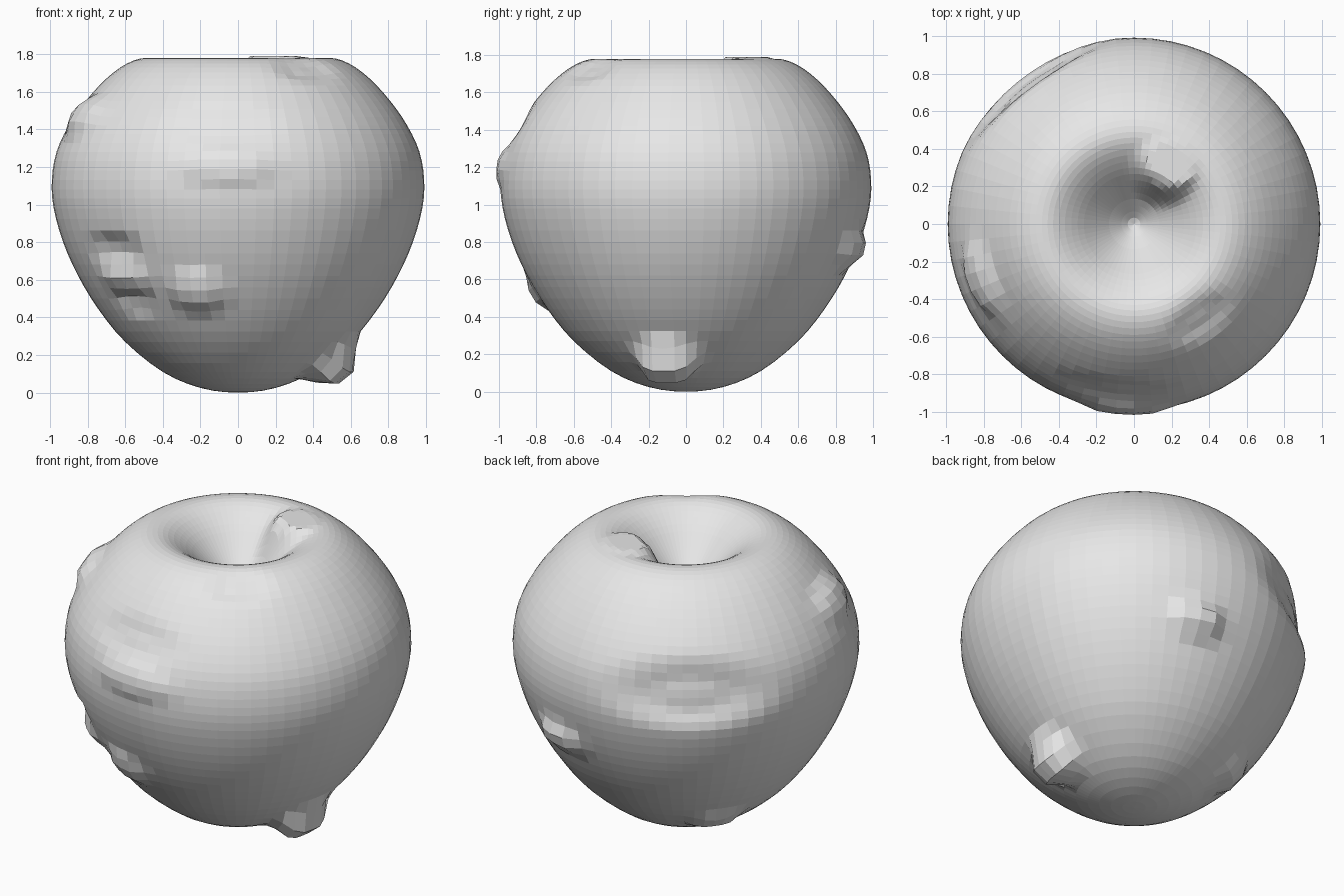
import bpy, bmesh, math
from mathutils import Vector

default = bpy.data.objects.get("Cube")
if default:
    bpy.data.objects.remove(default, do_unlink=True)

SEGMENTS = 64
STEPS = 3
CORE = Vector((0, 0, 0.9))

# Half outline of the fruit (radius, height), from the base to the stem hollow
outline = [(0, 0), (0.2, 0.025), (0.4, 0.11), (0.6, 0.27), (0.74, 0.44),
           (0.85, 0.62), (0.93, 0.8), (0.98, 0.98), (0.99, 1.13),
           (0.965, 1.28), (0.9, 1.42), (0.81, 1.55), (0.7, 1.67),
           (0.59, 1.75), (0.49, 1.78), (0.4, 1.76), (0.3, 1.69),
           (0.2, 1.59), (0.1, 1.49), (0, 1.42)]

# Bumps and dents: centre, width, height, signed size
bumps = [
    ((0.5, -0.1, 0.18), 0.23, 0.17, 0.13),      # stub near the base
    ((-0.05, -0.98, 1.2), 0.35, 0.14, 0.03),    # front swelling
    ((-0.1, -0.9, 1.42), 0.4, 0.14, -0.02),
    ((-0.82, -0.3, 1.47), 0.28, 0.15, 0.045),   # right shoulder
    ((-0.65, -0.62, 0.76), 0.24, 0.12, -0.04),  # ridges low on the front
    ((-0.6, -0.58, 0.61), 0.24, 0.1, 0.03),
    ((-0.52, -0.5, 0.49), 0.2, 0.1, -0.03),
    ((-0.22, -0.77, 0.54), 0.2, 0.17, 0.045),
    ((0.35, -0.5, 1.72), 0.24, 0.1, -0.025),    # top front dent
    ((0.26, 0.88, 0.76), 0.22, 0.14, 0.06),     # back bump
    ((-0.58, 0.78, 1.2), 0.6, 0.25, -0.055),    # wide back dent
    ((-0.44, 0.35, 0.22), 0.22, 0.12, 0.045),   # ledge under the back
]


def smooth_path(points):
    """Catmull-Rom curve through the outline."""
    pts = [Vector(p) for p in points]
    pts = [Vector((-pts[1].x, pts[1].y))] + pts + [Vector((-pts[-2].x, pts[-2].y))]
    path = []
    for a, b, c, d in zip(pts, pts[1:], pts[2:], pts[3:]):
        for i in range(STEPS):
            t = i / STEPS
            path.append(0.5 * (2 * b + (c - a) * t + (2 * a - 5 * b + 4 * c - d) * t ** 2
                               + (3 * b - a - 3 * c + d) * t ** 3))
    return path + [pts[-2]]


def falloff(distance):
    t = max(0.0, 1 - distance)
    return min(1.0, 1.6 * t * t * (3 - 2 * t))


def shape(p):
    """Push a surface point in or out by the bumps around it."""
    out = (p - CORE).normalized()
    inside = p.xy.length < 0.45 and p.z > 1.3
    result = p.copy()
    if not inside:
        for centre, width, height, size in bumps:
            d = p - Vector(centre)
            result += out * size * falloff(math.hypot(d.xy.length / width, d.z / height))
    # Mound rising from the hollow
    if p.z > 1.3:
        d = p.xy - Vector((0.16, 0.27))
        result.z = max(result.z, min(1.79, result.z + 0.11 * falloff(d.length / 0.2)))
    return result


# Lathe the outline
path = smooth_path(outline)
bm = bmesh.new()
bottom = bm.verts.new((0, 0, path[0].y))
top = bm.verts.new((0, 0, path[-1].y))
rings = []
for r, z in path[1:-1]:
    ring = []
    for i in range(SEGMENTS):
        a = math.tau * i / SEGMENTS
        ring.append(bm.verts.new(shape(Vector((r * math.cos(a), r * math.sin(a), z)))))
    rings.append(ring)
for i in range(SEGMENTS):
    j = (i + 1) % SEGMENTS
    bm.faces.new((bottom, rings[0][j], rings[0][i]))
    bm.faces.new((top, rings[-1][i], rings[-1][j]))
    for low, high in zip(rings, rings[1:]):
        bm.faces.new((low[i], low[j], high[j], high[i]))
bmesh.ops.recalc_face_normals(bm, faces=bm.faces)
mesh = bpy.data.meshes.new("fruit_body")
bm.to_mesh(mesh)
bm.free()
body = bpy.data.objects.new("fruit_body", mesh)
bpy.context.collection.objects.link(body)

# Plain light grey
grey = bpy.data.materials.new("light_grey")
grey.use_nodes = True
colour = (0.8, 0.8, 0.8, 1)
grey.diffuse_color = colour
grey.node_tree.nodes["Principled BSDF"].inputs["Base Color"].default_value = colour
mesh.materials.append(grey)
